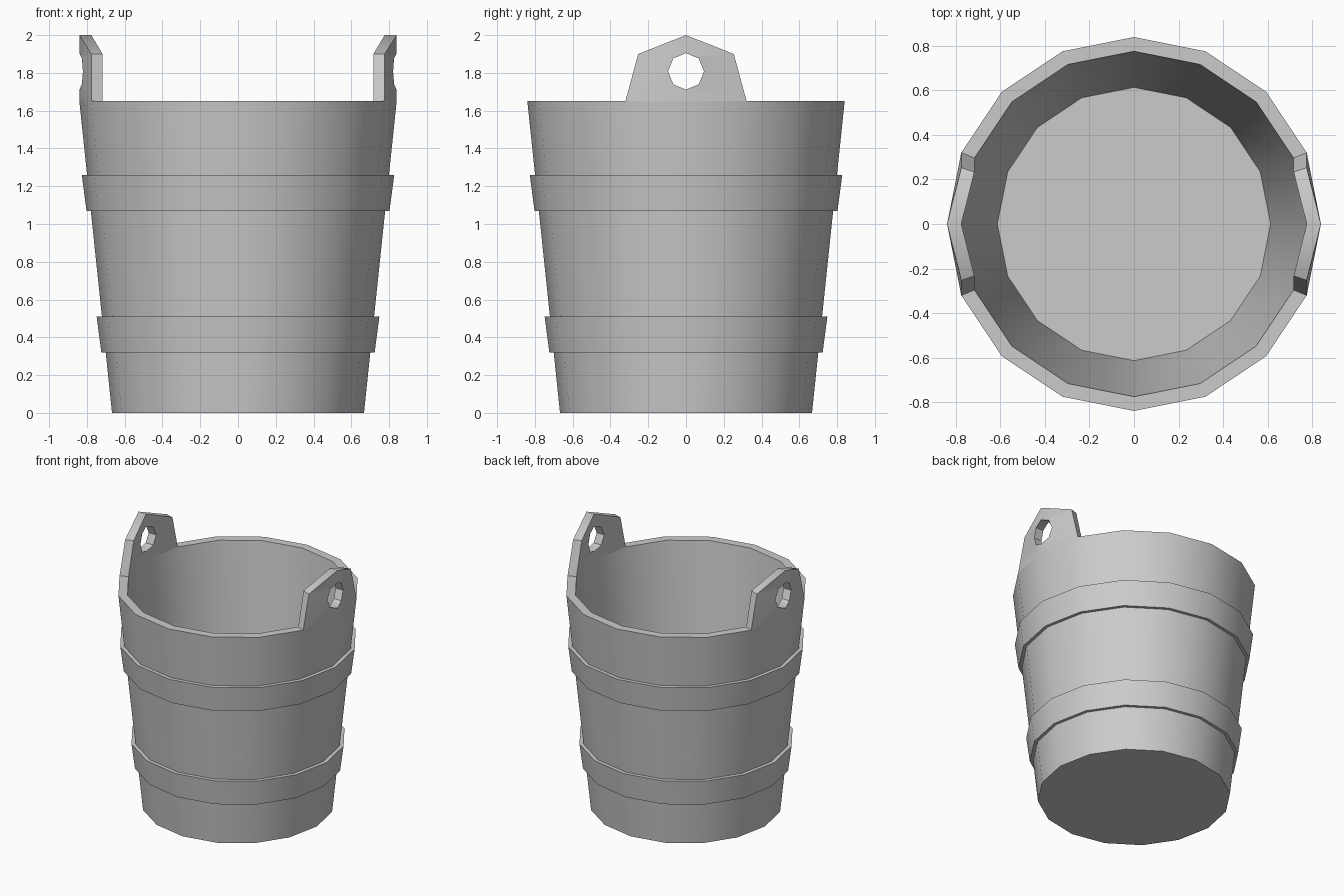
import bpy, bmesh, math

if "Cube" in bpy.data.objects:
    bpy.data.objects.remove(bpy.data.objects["Cube"])

SIDES = 16


def make_object(name, bm):
    bmesh.ops.recalc_face_normals(bm, faces=bm.faces)
    mesh = bpy.data.meshes.new(name)
    bm.to_mesh(mesh)
    bm.free()
    obj = bpy.data.objects.new(name, mesh)
    bpy.context.collection.objects.link(obj)
    return obj


def smooth(obj):
    bpy.ops.object.select_all(action='DESELECT')
    obj.select_set(True)
    bpy.context.view_layer.objects.active = obj
    bpy.ops.object.shade_smooth_by_angle(angle=math.radians(30))


def lathe(name, profile, closed):
    """Turn an (r, z) profile around z; open profiles get end caps."""
    bm = bmesh.new()
    rings = []
    for r, z in profile:
        angles = [2 * math.pi * i / SIDES for i in range(SIDES)]
        rings.append([bm.verts.new((r * math.cos(a), r * math.sin(a), z)) for a in angles])
    pairs = list(zip(rings, rings[1:]))
    if closed:
        pairs.append((rings[-1], rings[0]))
    else:
        bm.faces.new(rings[0])
        bm.faces.new(rings[-1])
    for a, b in pairs:
        for i in range(SIDES):
            j = (i + 1) % SIDES
            bm.faces.new((a[i], a[j], b[j], b[i]))
    smooth(make_object(name, bm))


def wall_radius(z):
    return 0.667 + (0.84 - 0.667) * z / 1.65


# Tapered bucket body: outside wall, rim, inside wall, floor
lathe("bucket_body", [(0.667, 0), (0.84, 1.65), (0.776, 1.65), (0.614, 0.06)], False)

# Two hoops around the body
for name, z0, z1 in (("lower_hoop", 0.32, 0.51), ("upper_hoop", 1.07, 1.26)):
    r0, r1 = wall_radius(z0), wall_radius(z1)
    lathe(name, [(r0 - 0.02, z0), (r0 + 0.023, z0), (r1 + 0.028, z1), (r1 - 0.02, z1)], True)

# Handle ears: one half of one ear, mirrored to make both
outline = [(0.84, 0, 1.65), (0.776, 0.321, 1.65), (0.776, 0.253, 1.9), (0.84, 0, 2.0)]
hole = []
for i in range(5):
    a = -math.pi / 2 + i * math.pi / 4
    y = max(0, 0.095 * math.cos(a))
    hole.append((0.84 - 0.2 * y, y, 1.808 + 0.097 * math.sin(a)))

bm = bmesh.new()
inset = 0.924
out_o = [bm.verts.new(p) for p in outline]
hole_o = [bm.verts.new(p) for p in hole]
out_i = [bm.verts.new((x * inset, y * inset, z)) for x, y, z in outline]
hole_i = [bm.verts.new((x - 0.064, y, z)) for x, y, z in hole]
for o, h in ((out_o, hole_o), (out_i, hole_i)):
    bm.faces.new((o[0], o[1], h[1], h[0]))
    bm.faces.new((o[1], h[2], h[1]))
    bm.faces.new((o[1], o[2], h[2]))
    bm.faces.new((o[2], h[3], h[2]))
    bm.faces.new((o[2], o[3], h[4], h[3]))
for a, b in ((out_o, out_i), (hole_o, hole_i)):
    for i in range(len(a) - 1):
        bm.faces.new((a[i], a[i + 1], b[i + 1], b[i]))
ears = make_object("handle_ears", bm)
smooth(ears)
mirror = ears.modifiers.new("Mirror", 'MIRROR')
mirror.use_axis = (True, True, False)
# Mirror first, so the ear's centre fold shades smoothly
ears.modifiers.move(len(ears.modifiers) - 1, 0)
